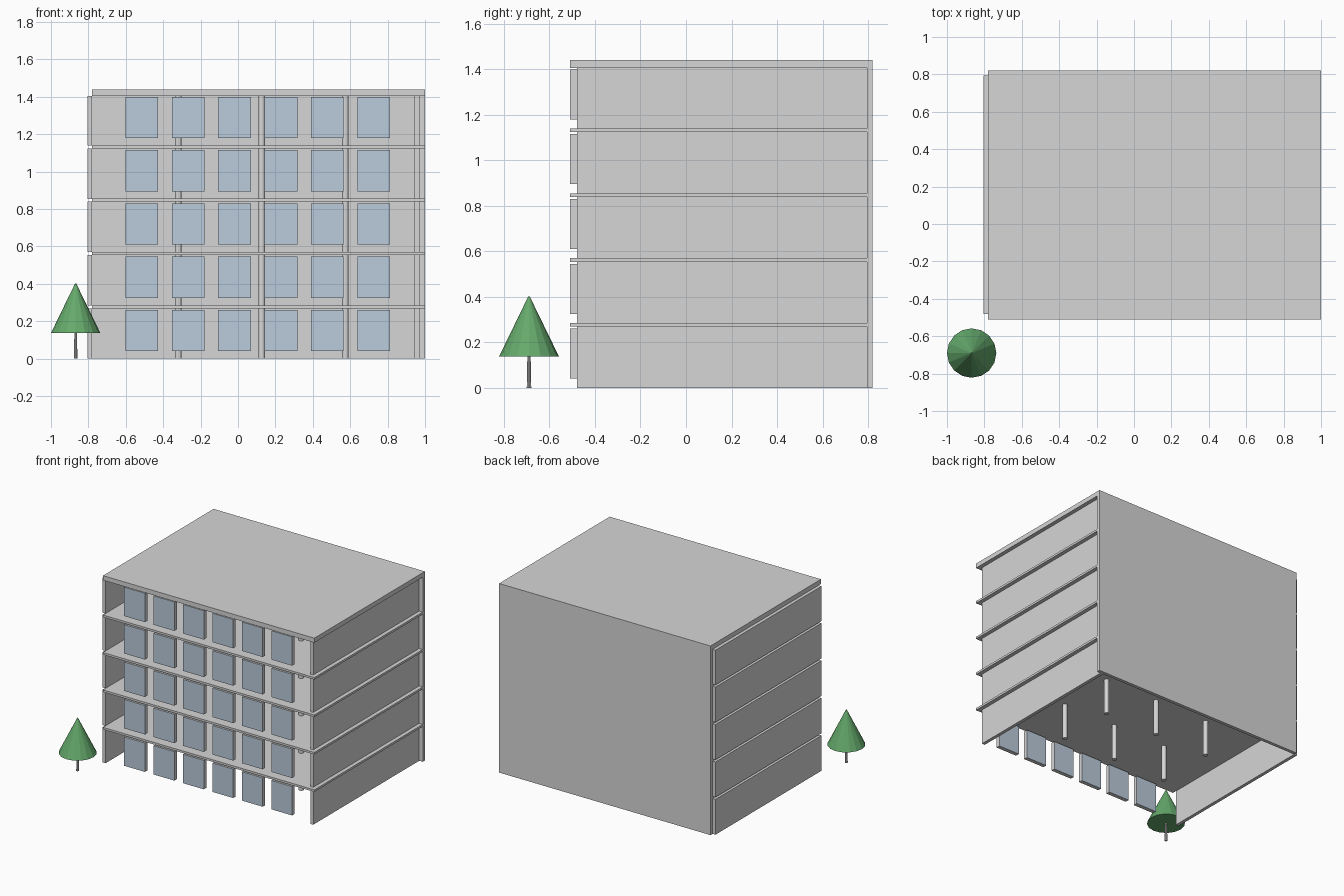
import bpy, bmesh
from mathutils import Matrix

cube = bpy.data.objects.get("Cube")
if cube:
    bpy.data.objects.remove(cube, do_unlink=True)


def material(name, color):
    m = bpy.data.materials.new(name)
    m.use_nodes = True
    m.diffuse_color = (*color, 1)
    m.node_tree.nodes["Principled BSDF"].inputs["Base Color"].default_value = (*color, 1)
    return m


concrete = material("concrete grey", (0.67, 0.67, 0.67))
glass = material("pale blue glass", (0.50, 0.60, 0.71))
leaf = material("leaf green", (0.13, 0.40, 0.15))


def finish(name, bm, *mats):
    me = bpy.data.meshes.new(name)
    bm.to_mesh(me)
    bm.free()
    for m in mats:
        me.materials.append(m)
    ob = bpy.data.objects.new(name, me)
    bpy.context.collection.objects.link(ob)
    return ob


def box(name, xs, ys, zs, *mats):
    bm = bmesh.new()
    bmesh.ops.create_cube(bm, size=1)
    for v in bm.verts:
        v.co = [(r[0] + r[1]) / 2 + c * (r[1] - r[0]) for r, c in zip((xs, ys, zs), v.co)]
    # a second material goes on the front and back faces
    if len(mats) > 1:
        bm.normal_update()
        for f in bm.faces:
            f.material_index = int(abs(f.normal.y) > 0.9)
    return finish(name, bm, *mats)


def cone(name, x, y, z0, z1, r0, r1, sides, mat):
    bm = bmesh.new()
    bmesh.ops.create_cone(bm, cap_ends=True, segments=sides, radius1=r0, radius2=r1,
                          depth=z1 - z0, matrix=Matrix.Translation((x, y, (z0 + z1) / 2)))
    return finish(name, bm, mat)


FLOORS, STEP, CLEAR = 5, 0.285, 0.269
X0, X1 = -0.78, 1.0
FRONT, BACK = -0.51, 0.82
INNER = BACK - 0.025

# Shell: roof and full-height back wall
box("roof", (X0, X1), (FRONT, BACK), (1.405, 1.44), concrete)
box("back_wall", (X0, X1), (INNER, BACK), (0, 1.405), concrete)

for i in range(FLOORS):
    z = i * STEP
    top = z + (CLEAR if i < FLOORS - 1 else 0.265)
    # Slab over each storey except the top one
    if i < FLOORS - 1:
        box(f"floor_slab_{i + 1}", (X0, X1), (FRONT, INNER), (top, z + STEP), concrete)
    # Side walls
    box(f"right_wall_{i + 1}", (X0 - 0.025, X0), (-0.48, INNER), (z, top), concrete)
    box(f"left_wall_{i + 1}", (0.945, 0.97), (-0.48, INNER), (z, top), concrete)
    # Window panels along the open front
    for j in range(6):
        x = -0.602 + j * 0.248
        box(f"window_{i + 1}_{j + 1}", (x, x + 0.175), (FRONT, -0.48),
            (z + 0.04, z + 0.26), concrete, glass)
    # Two rows of three columns
    for j in range(3):
        for k in range(2):
            cone(f"column_{i + 1}_{j + 1}_{k + 1}", -0.32 + j * 0.447, -0.06 + k * 0.45,
                 z, top, 0.018, 0.018, 12, concrete)

# Tree
cone("tree_trunk", -0.868, -0.69, 0, 0.15, 0.01, 0.007, 10, concrete)
cone("tree_crown", -0.868, -0.69, 0.137, 0.402, 0.132, 0.003, 16, leaf)
